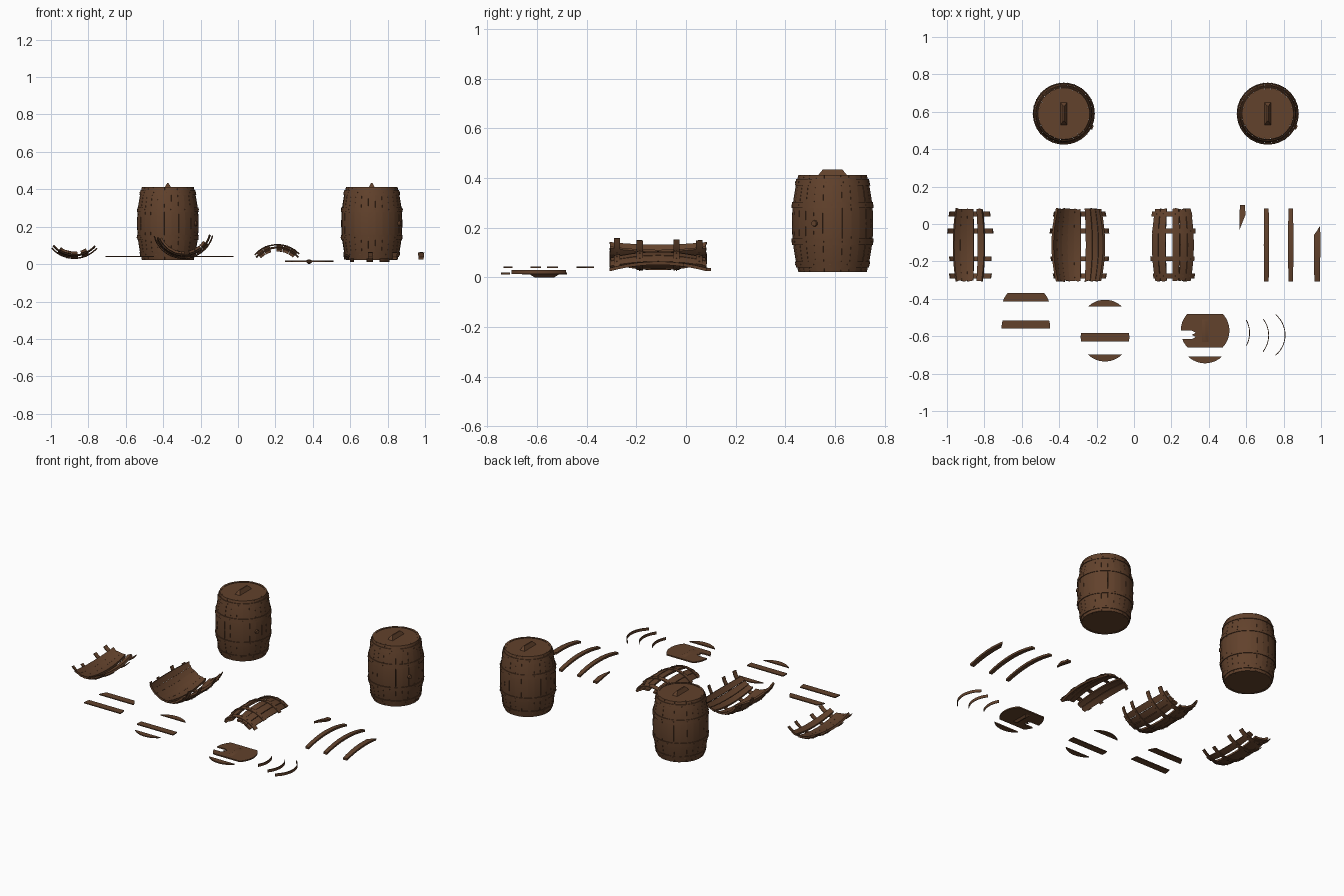
import bpy, bmesh, math, random
from mathutils import Matrix, Vector

random.seed(4)
if "Cube" in bpy.data.objects:
    bpy.data.objects.remove(bpy.data.objects["Cube"])

HALF = 0.195            # half the barrel length
THICK = 0.013           # stave thickness
STAVES = 26
STEP = 360 / STAVES
HOOPS = (-0.85, -0.38, 0.38, 0.85)
LID_R = 0.13

wood = bpy.data.materials.new("dark_oak_wood")
wood.use_nodes = True
wood.diffuse_color = (0.122, 0.054, 0.025, 1)
wood.node_tree.nodes["Principled BSDF"].inputs["Base Color"].default_value = wood.diffuse_color

made = []
UPRIGHT = Matrix.Rotation(math.pi / 2, 4, "X")
ARCHED = Matrix.Rotation(math.pi, 4, "Y")


def finish(name, bm, matrix=Matrix()):
    bmesh.ops.recalc_face_normals(bm, faces=bm.faces)
    mesh = bpy.data.meshes.new(name)
    bm.to_mesh(mesh)
    bm.free()
    mesh.materials.append(wood)
    ob = bpy.data.objects.new(name, mesh)
    ob.matrix_world = matrix
    bpy.context.collection.objects.link(ob)
    made.append(ob)
    return ob


def bulge(t):
    return 0.138 + 0.026 * max(0, 1 - t * t)


def on_barrel(angle, t, offset):
    a, r = math.radians(angle), bulge(t) + offset
    return Vector((r * math.sin(a), t * HALF, -r * math.cos(a)))


def sector(bm, a0, a1, t0, t1, inner, outer, na=2, nt=8, jag=0.0, slant0=0.0, slant1=0.0):
    """Curved slab following the barrel: angles a0-a1, along the axis t0-t1."""
    grids = ([], [])
    for i in range(na + 1):
        u = i / na
        lo = t0 + slant0 * u + random.uniform(0, jag)
        hi = t1 - slant1 * u - random.uniform(0, jag)
        for grid, off in zip(grids, (inner, outer)):
            grid.append([bm.verts.new(on_barrel(a0 + (a1 - a0) * u, lo + (hi - lo) * j / nt, off))
                         for j in range(nt + 1)])
    for g in grids:
        for i in range(na):
            for j in range(nt):
                bm.faces.new((g[i][j], g[i + 1][j], g[i + 1][j + 1], g[i][j + 1]))
    inn, out = grids
    for i in range(na):
        for j in (0, nt):
            bm.faces.new((inn[i][j], inn[i + 1][j], out[i + 1][j], out[i][j]))
    for j in range(nt):
        for i in (0, na):
            bm.faces.new((inn[i][j], inn[i][j + 1], out[i][j + 1], out[i][j]))


def hoop(bm, t, a0, a1, na):
    sector(bm, a0, a1, t - 0.065, t + 0.065, -0.001, 0.004, na, 1)


def stud(bm, angle, t):
    m = Matrix.Translation(on_barrel(angle, t, 0.004)) @ Matrix.Rotation(math.radians(-angle), 4, "Y")
    bmesh.ops.create_cube(bm, size=0.005, matrix=m)


def handle(name, x, y, z, up=1):
    """Ridged grip: wide foot, narrow crest."""
    bm = bmesh.new()
    bmesh.ops.create_cube(bm, size=1)
    for v in bm.verts:
        crest = v.co.z > 0
        v.co.x *= 0.008 if crest else 0.034
        v.co.y *= 0.08 if crest else 0.12
        v.co.z = up * 0.02 if crest else 0
    finish(name, bm, Matrix.Translation((x, y, z)))


def plank(name, cx, cy, z, y0, y1, thick=0.006, cut_left=None):
    """Slice of a round lid between y0 and y1, optionally snapped off at the left."""
    bm = bmesh.new()
    lo, hi = (math.asin(max(-1, min(1, y / LID_R))) for y in (y0, y1))
    right = [(LID_R * math.cos(lo + (hi - lo) * k / 6), LID_R * math.sin(lo + (hi - lo) * k / 6))
             for k in range(7)]
    if cut_left is None:
        left = [(-x, y) for x, y in reversed(right)]
    else:
        left = [(cut_left + (0.015 if k % 2 else -0.005), y1 + (y0 - y1) * k / 4) for k in range(5)]
    bottom = [bm.verts.new((x, y, 0)) for x, y in right + left]
    bmesh.ops.remove_doubles(bm, verts=bottom, dist=0.0005)
    face = bm.faces.new(list(bm.verts))
    up = bmesh.ops.extrude_face_region(bm, geom=[face])["geom"]
    bmesh.ops.translate(bm, vec=(0, 0, thick), verts=[g for g in up if isinstance(g, bmesh.types.BMVert)])
    if face.is_valid is False or len([f for f in bm.faces if abs(f.normal.z) > 0.9]) < 2:
        bm.faces.new([v for v in bottom if v.is_valid])
    finish(name, bm, Matrix.Translation((cx, cy, z)))


# Whole barrels
for side, bx in (("right", -0.375), ("left", 0.715)):
    place = Matrix.Translation((bx, 0.59, 0.217)) @ UPRIGHT
    bm = bmesh.new()
    for i in range(STAVES):
        c, lift = i * STEP, random.uniform(-0.001, 0.001)
        sector(bm, c - STEP * 0.49, c + STEP * 0.49, -1, 1, -THICK, lift)
    finish(side + "_barrel_staves", bm, place)

    bm = bmesh.new()
    for t in HOOPS:
        hoop(bm, t, 0, 360, 52)
        for k in range(13):
            stud(bm, k * 360 / 13 + 20 * t, t)
    bmesh.ops.remove_doubles(bm, verts=bm.verts, dist=0.0002)
    finish(side + "_barrel_hoops", bm, place)

    # Round heads closing both ends
    for end, z in (("top", 0.403), ("bottom", 0.03)):
        bm = bmesh.new()
        bmesh.ops.create_cone(bm, cap_ends=True, segments=48, radius1=LID_R, radius2=LID_R, depth=0.012)
        finish(side + "_barrel_" + end, bm, Matrix.Translation((bx, 0.59, z)))
    handle(side + "_barrel_handle", bx, 0.59, 0.409, 1.2)

    # Bung in the side
    bm = bmesh.new()
    bmesh.ops.create_cone(bm, cap_ends=True, segments=12, radius1=0.014, radius2=0.011, depth=0.014)
    spot = place @ on_barrel(116, 0, 0.002)
    out = Vector((spot.x - bx, spot.y - 0.59, 0))
    finish(side + "_barrel_bung", bm, Matrix.Translation(spot) @ out.to_track_quat("Z", "Y").to_matrix().to_4x4())

# Broken barrel walls: position, turn, stave angles, hoop reach
walls = (
    ("right", -0.875, 0.193, Matrix(), (-28, -14, 0, 22), 49),
    ("middle", -0.292, 0.193, Matrix(), (-59, -45, -31, -18, -4, 20, 35, 50), 74),
    ("left", 0.21, -0.058, ARCHED, (37, 22, -5, -20, -35), 48),
)
for name, x, z, turn, angles, reach in walls:
    place = Matrix.Translation((x, -0.112, z)) @ turn
    bm = bmesh.new()
    for a in angles:
        sector(bm, a - STEP * 0.5, a + STEP * 0.5, -1.01, 1.01, -THICK, random.uniform(-0.001, 0.001), jag=0.04)
    finish(name + "_wall_staves", bm, place)
    bm = bmesh.new()
    for t in HOOPS:
        a0, a1 = -reach + random.uniform(-3, 6), reach + random.uniform(-6, 3)
        hoop(bm, t, a0, a1, 16)
        for a in angles:
            stud(bm, a, t)
    finish(name + "_wall_hoops", bm, place)

# Loose staves
loose = (
    ("short_stave", 0.58, 0.82, 1.09, -0.4, 0),
    ("inner_stave", 0.708, -1, 1, 0, 0),
    ("outer_stave", 0.838, -1, 1, 0, 0),
    ("snapped_stave", 0.979, -1, 0.52, 0, 0.25),
)
for name, x, t0, t1, s0, s1 in loose:
    w = 6 if name.startswith("s") else 5
    bm = bmesh.new()
    sector(bm, -w, w, t0, t1, -THICK, 0, slant0=s0, slant1=s1)
    finish(name, bm, Matrix.Translation((x, -0.112, -0.1)) @ ARCHED)

# Lid planks lying on the ground
plank("back_plank", -0.578, -0.455, 0.037, 0.04, 0.085)
plank("front_plank", -0.578, -0.555, 0.037, -0.005, 0.04)
plank("split_lid_back", -0.155, -0.535, 0.037, 0.094, 0.13)
plank("split_lid_middle", -0.155, -0.605, 0.037, -0.022, 0.022)
plank("split_lid_front", -0.155, -0.605, 0.037, -0.13, -0.094)

# Broken lid with handle
plank("broken_lid_back", 0.38, -0.57, 0.011, 0.045, 0.09, 0.008)
plank("broken_lid_upper", 0.38, -0.57, 0.011, 0.0, 0.045, 0.008)
plank("broken_lid_lower", 0.38, -0.57, 0.011, -0.045, 0.0, 0.008, cut_left=-0.065)
plank("broken_lid_front", 0.38, -0.57, 0.011, -0.09, -0.045, 0.008)
plank("broken_lid_chip", 0.38, -0.615, 0.011, -0.13, -0.094, 0.008)
handle("broken_lid_grip", 0.38, -0.57, 0.019, 0.3)
handle("broken_lid_batten", 0.38, -0.57, 0.012, -0.6)

# Loose hoop pieces standing on edge
for name, edge, y, half in (("small", 0.62, -0.582, 29), ("medium", 0.722, -0.595, 38), ("large", 0.81, -0.593, 50)):
    bm = bmesh.new()
    sector(bm, 90 - half, 90 + half, -0.045, 0.045, -0.024, -0.02, 14, 1)
    finish(name + "_hoop_piece", bm, Matrix.Translation((edge - 0.144, y, 0.021)) @ UPRIGHT)

# Smooth shading with crisp edges
bpy.ops.object.select_all(action="DESELECT")
for ob in made:
    ob.select_set(True)
bpy.context.view_layer.objects.active = made[0]
bpy.ops.object.shade_smooth_by_angle(angle=math.radians(30))
